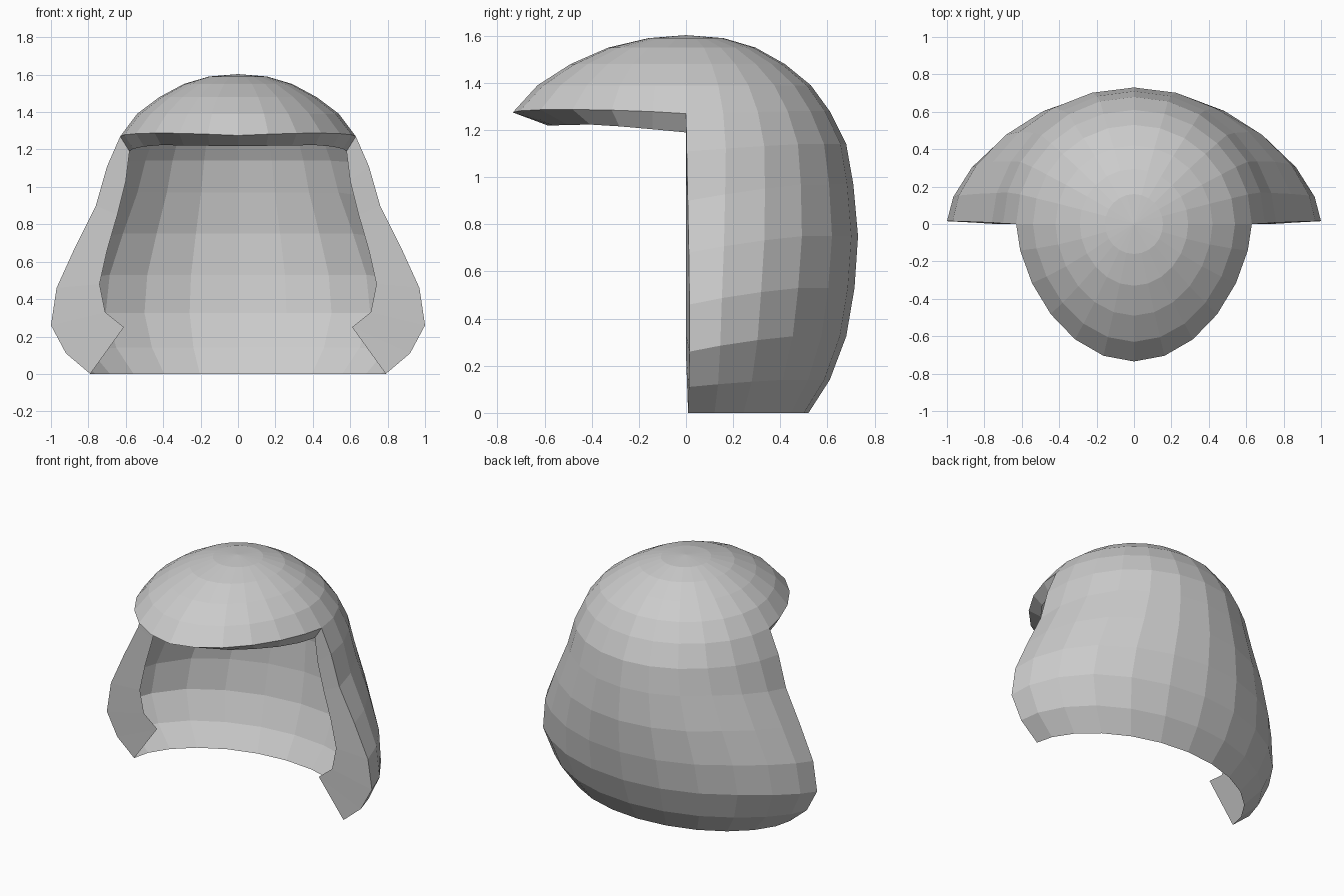
import bpy, bmesh
from math import sin, cos, radians

if "Cube" in bpy.data.objects:
    bpy.data.objects.remove(bpy.data.objects["Cube"])

STEP = 15  # 24 sides around

# rows from crown to hem: half width, side z, back depth, back z, flare amount
DOME = [(.155, 1.59, .16, 1.59), (.29, 1.55, .295, 1.55), (.42, 1.48, .42, 1.48),
        (.54, 1.39, .53, 1.39), (.63, 1.27, .61, 1.28)]
NECK = [(.70, 1.11, .68, 1.14), (.76, .90, .71, .97), (.87, .68, .73, .75),
        (.97, .46, .715, .53), (1.0, .26, .68, .325), (.92, .11, .61, .14),
        (.79, 0, .52, 0)]
FLARE = [.2, .5, .8, 1, 1, .8, .6]
FRONT = [.16, .33, .49, .63, .735]   # forward reach of the dome rows
INNER = [(.58, 1.19), (.60, 1.03), (.645, .85), (.70, .66), (.74, .48), (.71, .33), (.61, .25)]


def back_point(row, deg, flare=0):
    w, zs, d, zb = row
    c = max(0, cos(radians(deg)))
    k = min(1, 1.5 * c)
    return (w * sin(radians(deg)), d * c ** (1 + .2 * flare) + .015 * flare * (1 - c),
            zs + (zb - zs) * k)


def front_point(w, d, z, deg, power=1.22):
    c = max(0, cos(radians(deg)))
    return (w * sin(radians(deg)), -d * c ** power, z)


def finish(bm, name):
    bmesh.ops.remove_doubles(bm, verts=bm.verts, dist=.0005)
    bmesh.ops.recalc_face_normals(bm, faces=bm.faces)
    me = bpy.data.meshes.new(name)
    bm.to_mesh(me)
    bm.free()
    ob = bpy.data.objects.new(name, me)
    bpy.context.collection.objects.link(ob)
    return ob


def bridge(bm, rows):
    rows = [[bm.verts.new(p) for p in r] for r in rows]
    for a, b in zip(rows, rows[1:]):
        for i in range(len(a) - 1):
            bm.faces.new((a[i], b[i], b[i + 1], a[i + 1]))
    return rows


angles = range(-90, 91, STEP)

# thin helmet shell: crown, back and flared sides
bm = bmesh.new()
back = [[back_point(r, a) for a in angles] for r in DOME]
back += [[back_point(r, a, f) for a in angles] for r, f in zip(NECK, FLARE)]
rim_lift = lambda a: 0.014 * sin(radians(2 * abs(a))) + .005 * cos(radians(a))
front = []
for i, (r, d) in enumerate(zip(DOME, FRONT)):
    front.append([front_point(r[0], d, r[1] + (rim_lift(a) if i == 4 and abs(a) < 90 else 0),
                              a, 1 + .22 * i / 4) for a in angles])
for half in (back, front):
    rows = bridge(bm, half)
    top = bm.verts.new((0, 0, 1.603))
    for a, b in zip(rows[0], rows[0][1:]):
        bm.faces.new((top, a, b))
finish(bm, "helmet_shell")

# inward lip under the front brim
bm = bmesh.new()
lip = [front_point(.58, .585, 1.19 + .035 * min(1, 1.5 * cos(radians(a))) - .006 * cos(radians(a)) ** 4,
                   a, 1.05) for a in angles]
bridge(bm, [front[-1], lip])
finish(bm, "brim_lip")

# flat flange along each side opening
bm = bmesh.new()
outer = [r[-1] for r in back[4:]]
inner = [(x, 0, z) for x, z in INNER]
bridge(bm, [outer[:7], inner])
bm.faces.new([bm.verts.new(p) for p in (outer[6], outer[7], inner[6])])
flange = finish(bm, "side_flange")
flange.modifiers.new("mirror", 'MIRROR')
